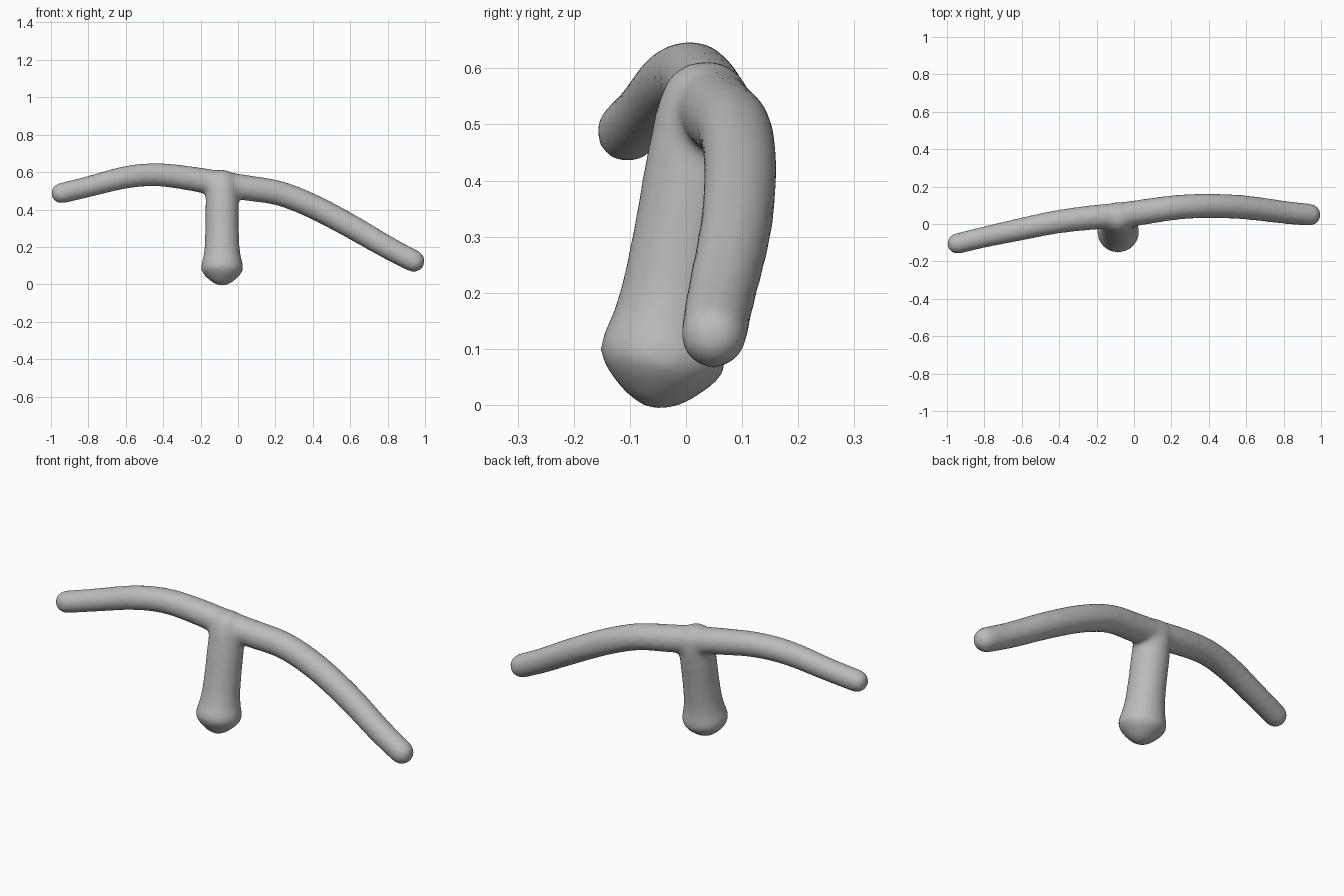
import bpy
import bmesh
import math
from mathutils import Vector

cube = bpy.data.objects.get("Cube")
if cube:
    bpy.data.objects.remove(cube, do_unlink=True)

SIDES = 24
grey = bpy.data.materials.new("plain grey")
grey.use_nodes = True
colour = (0.5, 0.5, 0.5, 1)
grey.diffuse_color = colour
grey.node_tree.nodes["Principled BSDF"].inputs["Base Color"].default_value = colour


def spline(points, steps):
    """Smooth path of (x, y, z, radius) through the given points."""
    p = [Vector(q) for q in points]
    p = [2 * p[0] - p[1]] + p + [2 * p[-1] - p[-2]]
    path = []
    for a, b, c, d in zip(p, p[1:], p[2:], p[3:]):
        for i in range(steps):
            t = i / steps
            path.append(0.5 * (2 * b + (c - a) * t + (2 * a - 5 * b + 4 * c - d) * t * t
                               + (3 * b - a - 3 * c + d) * t ** 3))
    return path + [p[-2]]


def round_ends(path, steps=5):
    """Extend both ends of a path with domes."""
    def dome(end, inner):
        out = (end.xyz - inner.xyz).normalized()
        angles = [math.radians(85) * k / steps for k in range(1, steps + 1)]
        return [Vector((*(end.xyz + out * end.w * math.sin(a)), end.w * math.cos(a)))
                for a in angles]
    return dome(path[0], path[1])[::-1] + path + dome(path[-1], path[-2])


def sweep(bm, path, side):
    """Capped round tube along a path, rings squared to its direction."""
    rings = []
    for i, q in enumerate(path):
        along = (path[min(i + 1, len(path) - 1)].xyz - path[max(i - 1, 0)].xyz).normalized()
        u = along.cross(side).normalized()
        v = along.cross(u)
        angles = [math.tau * k / SIDES for k in range(SIDES)]
        rings.append([bm.verts.new(q.xyz + q.w * (u * math.cos(a) + v * math.sin(a)))
                      for a in angles])
    for low, high in zip(rings, rings[1:]):
        for k in range(SIDES):
            n = (k + 1) % SIDES
            bm.faces.new((low[k], low[n], high[n], high[k]))
    bm.faces.new(rings[0][::-1])
    bm.faces.new(rings[-1])


bm = bmesh.new()

# Long bent crossbar
bar = [(-0.945, -0.105, 0.487, 0.056), (-0.8, -0.07, 0.522, 0.057),
       (-0.6, -0.027, 0.572, 0.061), (-0.43, 0.008, 0.586, 0.063),
       (-0.25, 0.032, 0.565, 0.066), (-0.08, 0.046, 0.535, 0.069),
       (0.05, 0.064, 0.515, 0.069), (0.22, 0.088, 0.487, 0.067),
       (0.4, 0.097, 0.417, 0.066), (0.6, 0.088, 0.312, 0.065),
       (0.8, 0.063, 0.197, 0.062), (0.94, 0.049, 0.124, 0.06)]
sweep(bm, round_ends(spline(bar, 5)), Vector((0, 1, 0)))

# Leaning stem with a flared foot and a blunt pointed tip:
# each pair is distance along the stem and radius
foot, lean = Vector((-0.085, -0.058, -0.008)), Vector((0, 0.17, 0.985)).normalized()
profile = [(0, 0.015), (0.02, 0.055), (0.055, 0.093), (0.085, 0.114), (0.115, 0.112),
           (0.16, 0.1), (0.22, 0.093), (0.32, 0.09), (0.43, 0.09), (0.53, 0.087),
           (0.585, 0.077), (0.615, 0.05), (0.63, 0.015)]
stem = [Vector((*(foot + lean * s), r)) for s, r in profile]
sweep(bm, stem, Vector((1, 0, 0)))

bmesh.ops.recalc_face_normals(bm, faces=bm.faces)
mesh = bpy.data.meshes.new("branched_bar")
bm.to_mesh(mesh)
bm.free()
mesh.materials.append(grey)
bar_object = bpy.data.objects.new("branched_bar", mesh)
bpy.context.collection.objects.link(bar_object)

# Fuse bar and stem into one skin with a soft fillet
fuse = bar_object.modifiers.new("fuse", "REMESH")
fuse.mode = "VOXEL"
fuse.voxel_size = 0.011
fuse.use_smooth_shade = True
soften = bar_object.modifiers.new("soften", "SMOOTH")
soften.factor = 0.5
soften.iterations = 18
